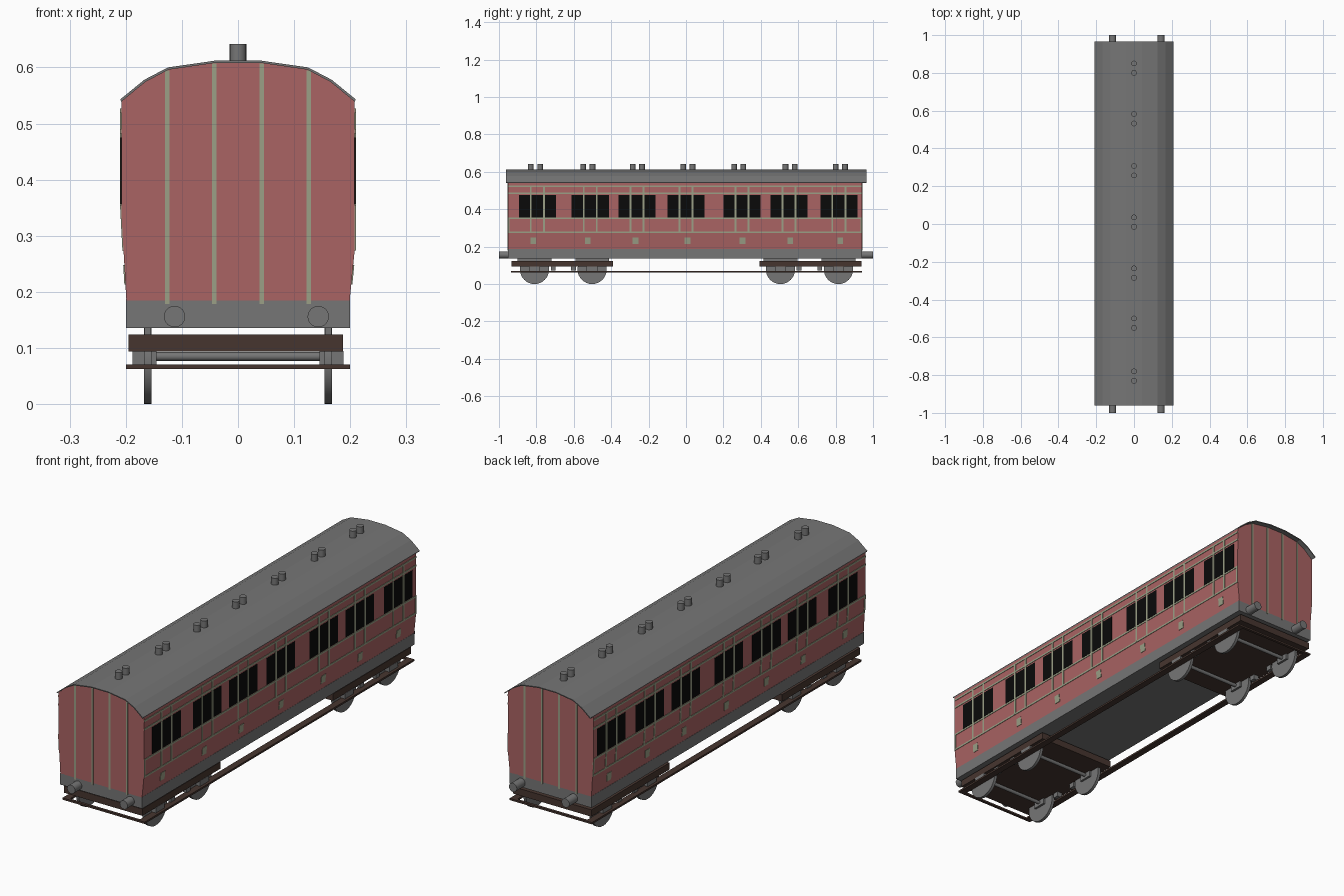
import bpy, bmesh, math
from mathutils import Matrix

if "Cube" in bpy.data.objects:
    bpy.data.objects.remove(bpy.data.objects["Cube"])


def material(name, r, g, b):
    m = bpy.data.materials.new(name)
    m.diffuse_color = (r, g, b, 1)
    m.use_nodes = True
    m.node_tree.nodes["Principled BSDF"].inputs["Base Color"].default_value = m.diffuse_color
    return m


RED = material("faded_red", 0.40, 0.125, 0.125)
GREY = material("mid_grey", 0.18, 0.18, 0.18)
BROWN = material("dark_brown", 0.062, 0.036, 0.028)
LINING = material("pale_sage", 0.33, 0.35, 0.24)
BLACK = material("window_black", 0.003, 0.003, 0.003)


def finish(bm, name, mat):
    bmesh.ops.recalc_face_normals(bm, faces=bm.faces)
    me = bpy.data.meshes.new(name)
    bm.to_mesh(me)
    bm.free()
    me.materials.append(mat)
    ob = bpy.data.objects.new(name, me)
    bpy.context.collection.objects.link(ob)
    return ob


def add_box(bm, x, y, z):
    """Box from (min, max) ranges."""
    m = Matrix.LocRotScale(
        [(a + b) / 2 for a, b in (x, y, z)], None, [abs(b - a) for a, b in (x, y, z)])
    bmesh.ops.create_cube(bm, size=1, matrix=m)


def add_cyl(bm, centre, radius, length, axis, segs=24):
    rot = {"x": Matrix.Rotation(math.pi / 2, 4, "Y"),
           "y": Matrix.Rotation(math.pi / 2, 4, "X"), "z": Matrix()}[axis]
    bmesh.ops.create_cone(bm, cap_ends=True, segments=segs, radius1=radius, radius2=radius,
                          depth=length, matrix=Matrix.Translation(centre) @ rot)


def add_prism(bm, profile, y0, y1):
    """Extrude an xz outline along y."""
    face = bm.faces.new([bm.verts.new((x, y0, z)) for x, z in profile])
    res = bmesh.ops.extrude_face_region(bm, geom=[face])
    bmesh.ops.translate(bm, vec=(0, y1 - y0, 0),
                        verts=[v for v in res["geom"] if isinstance(v, bmesh.types.BMVert)])


def smooth(ob):
    bpy.ops.object.select_all(action="DESELECT")
    ob.select_set(True)
    bpy.context.view_layer.objects.active = ob
    bpy.ops.object.shade_smooth_by_angle(angle=math.radians(35))


FRONT, BACK = -0.952, 0.942
BEND = {1: 0.275, -1: 0.345}       # height where each side starts to taper in


def side_x(side, z):
    t = min(1, max(0, (z - 0.185) / (BEND[side] - 0.185)))
    return side * (0.199 + 0.009 * t)


def add_side_plate(bm, side, y0, y1, z0, z1, t):
    """Thin plate that follows the slope of the body side."""
    a, b = side_x(side, z0), side_x(side, z1)
    d = side * t
    add_prism(bm, [(a - d, z0), (a + d, z0), (b + d, z1), (b - d, z1)], y0, y1)


# Body with arched ends
half = [(0.21, 0.543), (0.167, 0.578), (0.125, 0.60), (0.042, 0.612)]
arch = half + [(-x, z) for x, z in reversed(half)]
bm = bmesh.new()
body = [(0.199, 0.185), (0.208, BEND[1])]
body += [(x * 0.99, z - 0.003) for x, z in arch]
body += [(-0.208, BEND[-1]), (-0.199, 0.185)]
add_prism(bm, body, FRONT, BACK)
finish(bm, "body", RED)

# Thin overhanging roof sheet
bm = bmesh.new()
add_prism(bm, arch + [(x * 0.99, z - 0.004) for x, z in reversed(arch)], -0.962, 0.965)
finish(bm, "roof", GREY)

# Paired roof vents
bm = bmesh.new()
for c in (-0.805, -0.525, -0.26, 0.01, 0.282, 0.557, 0.825):
    for d in (-0.025, 0.025):
        add_cyl(bm, (0, c + d, 0.622), 0.015, 0.04, "z", 16)
smooth(finish(bm, "roof_vents", GREY))

# Underframe and buffers
bm = bmesh.new()
add_box(bm, (-0.2, 0.2), (FRONT, BACK), (0.136, 0.187))
finish(bm, "underframe", GREY)
bm = bmesh.new()
for x in (-0.113, 0.143):
    for s in (-1, 1):
        add_cyl(bm, (x, s * 0.965, 0.156), 0.019, 0.07, "y")
smooth(finish(bm, "buffers", GREY))

# Lining on the ends
bm = bmesh.new()
for x, top in ((-0.126, 0.595), (-0.042, 0.607), (0.042, 0.607), (0.126, 0.595)):
    for y in (FRONT, BACK):
        add_box(bm, (x - 0.004, x + 0.004), (y - 0.002, y + 0.002), (0.178, top))
finish(bm, "end_lining", LINING)

# Compartment windows, side lining and door plates
glass, lining = bmesh.new(), bmesh.new()
doors = (-0.795, -0.512, -0.262, 0.0, 0.299, 0.55, 0.817)
plates = (-0.817, -0.526, -0.27, 0.008, 0.302, 0.558, 0.825)
for s in (1, -1):
    for c in doors:
        for a, b in ((-0.099, -0.04), (-0.03, 0.03), (0.04, 0.099)):
            add_side_plate(glass, s, c + a, c + b, 0.357, 0.475, 0.001)
        for d in (-0.035, 0.035):
            for z0, z1 in ((0.277, 0.35), (0.35, 0.523)):
                add_side_plate(lining, s, c + d - 0.005, c + d + 0.005, z0, z1, 0.002)
    for c in plates:
        add_side_plate(lining, s, c - 0.015, c + 0.015, 0.213, 0.248, 0.002)
    for z in (0.277, 0.351, 0.486, 0.523):
        add_side_plate(lining, s, FRONT, BACK, z - 0.004, z + 0.004, 0.002)
    for y in (FRONT + 0.004, BACK - 0.004):
        add_side_plate(lining, s, y - 0.004, y + 0.004, 0.277, 0.351, 0.002)
finish(glass, "windows", BLACK)
finish(lining, "side_lining", LINING)

# Bogies: slab, wheels, axles, axle boxes, springs and brake blocks
slab, wheels, boxes = bmesh.new(), bmesh.new(), bmesh.new()
for y0, y1, axles in ((-0.933, -0.39, (-0.81, -0.502)), (0.393, 0.937, (0.505, 0.815))):
    add_box(slab, (-0.195, 0.187), (y0, y1), (0.094, 0.124))
    mid = sum(axles) / 2
    for y in axles:
        add_cyl(wheels, (0, y, 0.085), 0.008, 0.31, "x", 12)
        inward = 1 if y < mid else -1
        for s in (-1, 1):
            add_cyl(wheels, (s * 0.161, y, 0.078), 0.078, 0.013, "x", 32)
            add_box(boxes, (s * 0.145, s * 0.188), (y - 0.03, y + 0.03), (0.068, 0.095))
            add_box(boxes, (s * 0.155, s * 0.167), (y - 0.09, y + 0.09), (0.12, 0.138))
            add_box(boxes, (s * 0.155, s * 0.18),
                    (y + inward * 0.1 - 0.013, y + inward * 0.1 + 0.013), (0.072, 0.095))
finish(slab, "bogie_frames", BROWN)
smooth(finish(wheels, "wheels_and_axles", GREY))
finish(boxes, "axle_boxes", GREY)

# Footboards with end crossbars
bm = bmesh.new()
for s in (-1, 1):
    add_box(bm, (s * 0.17, s * 0.2), (-0.935, 0.94), (0.063, 0.071))
for y in (-0.93, 0.935):
    add_box(bm, (-0.2, 0.2), (y - 0.006, y + 0.006), (0.063, 0.071))
finish(bm, "footboards", BROWN)
